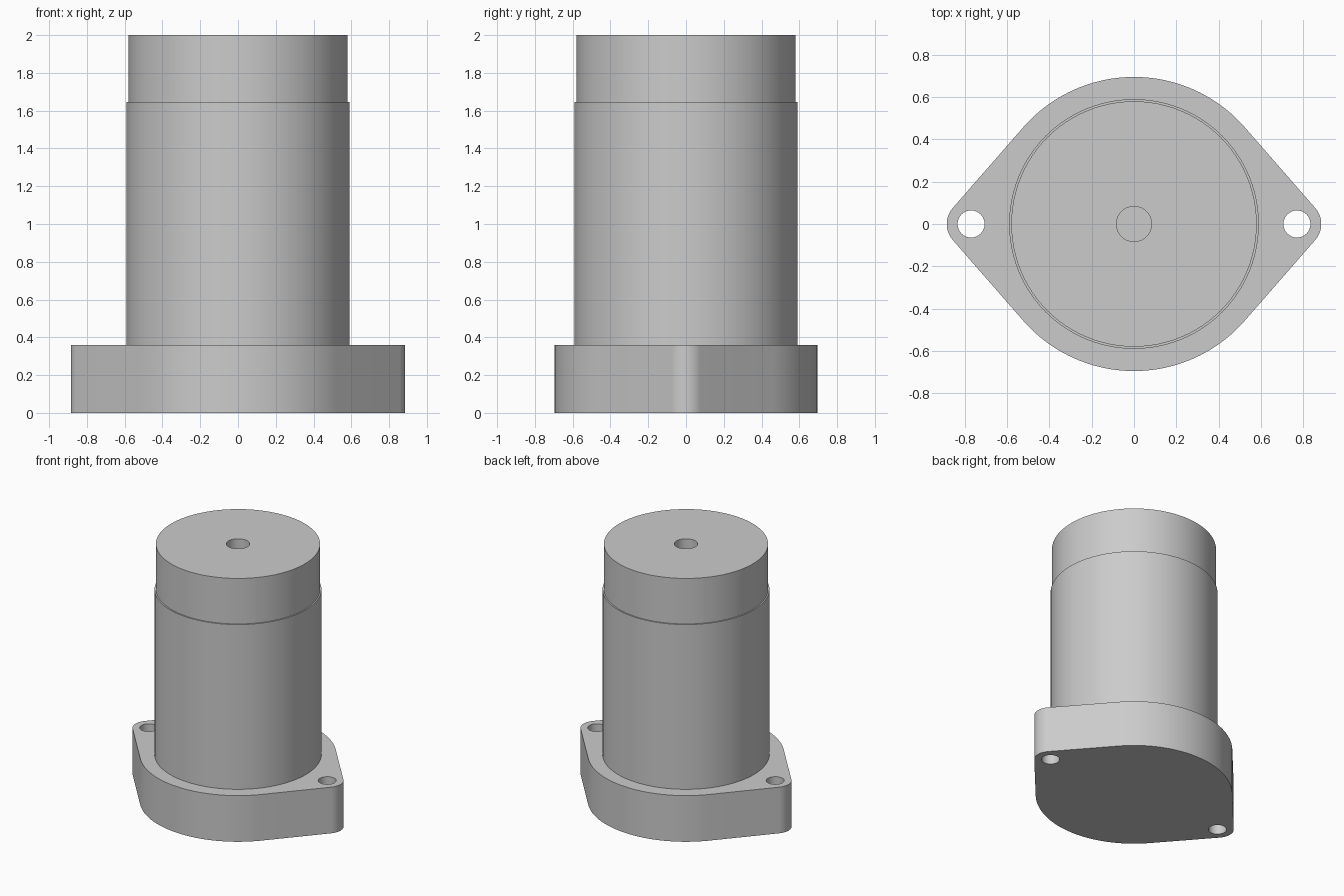
import bpy, bmesh
from math import sin, cos, acos, pi, radians

cube = bpy.data.objects.get("Cube")
if cube:
    bpy.data.objects.remove(cube, do_unlink=True)

grey = bpy.data.materials.new("light grey")
grey.use_nodes = True
grey.diffuse_color = (0.6, 0.6, 0.6, 1)
grey.node_tree.nodes["Principled BSDF"].inputs["Base Color"].default_value = grey.diffuse_color

FLANGE_TOP, FLANGE_R = 0.36, 0.695
EAR_X, EAR_R, BOLT_R = 0.77, 0.115, 0.064


def finish(obj):
    """Weld, orient and smooth a part, then give it the material."""
    bm = bmesh.new()
    bm.from_mesh(obj.data)
    bmesh.ops.remove_doubles(bm, verts=bm.verts, dist=1e-4)
    bmesh.ops.recalc_face_normals(bm, faces=bm.faces)
    bm.to_mesh(obj.data)
    bm.free()
    obj.data.materials.clear()
    obj.data.materials.append(grey)
    bpy.ops.object.select_all(action='DESELECT')
    obj.select_set(True)
    bpy.context.view_layer.objects.active = obj
    bpy.ops.object.shade_smooth_by_angle(angle=radians(30))


def arc(cx, r, start, end, n):
    return [(cx + r * cos(start + (end - start) * i / n),
             r * sin(start + (end - start) * i / n)) for i in range(n + 1)]


# Flange: central disc joined to two ears by tangent lines, with bolt holes
t = acos((FLANGE_R - EAR_R) / EAR_X)
outline = (arc(EAR_X, EAR_R, -t, t, 16) + arc(0, FLANGE_R, t, pi - t, 48)
           + arc(-EAR_X, EAR_R, pi - t, pi + t, 16)
           + arc(0, FLANGE_R, pi + t, 2 * pi - t, 48))
holes = [arc(s * EAR_X, BOLT_R, 0, 2 * pi, 32)[:-1] for s in (-1, 1)]

curve = bpy.data.curves.new("flange", 'CURVE')
curve.dimensions = '2D'
curve.fill_mode = 'BOTH'
curve.extrude = FLANGE_TOP / 2
for loop in [outline] + holes:
    spline = curve.splines.new('POLY')
    spline.points.add(len(loop) - 1)
    for point, (x, y) in zip(spline.points, loop):
        point.co = (x, y, 0, 1)
    spline.use_cyclic_u = True
flange = bpy.data.objects.new("flange", curve)
bpy.context.collection.objects.link(flange)
flange.location.z = FLANGE_TOP / 2
bpy.ops.object.select_all(action='DESELECT')
flange.select_set(True)
bpy.context.view_layer.objects.active = flange
bpy.ops.object.convert(target='MESH')
finish(bpy.context.view_layer.objects.active)

# Body: turned profile with a slight step and a blind hole in the top
profile = [(0.59, FLANGE_TOP), (0.59, 1.645), (0.58, 1.645), (0.58, 2),
           (0.083, 2), (0.083, 1.65), (0, 1.65)]
bm = bmesh.new()
verts = [bm.verts.new((r, 0, z)) for r, z in profile]
edges = [bm.edges.new(pair) for pair in zip(verts, verts[1:])]
bmesh.ops.spin(bm, geom=verts + edges, cent=(0, 0, 0), axis=(0, 0, 1),
               angle=2 * pi, steps=96)
mesh = bpy.data.meshes.new("body")
bm.to_mesh(mesh)
bm.free()
body = bpy.data.objects.new("body", mesh)
bpy.context.collection.objects.link(body)
finish(body)
# An open shell needs its outward side checked
side = max(mesh.polygons, key=lambda p: p.area)
if side.normal.dot(side.center) < 0:
    mesh.flip_normals()
